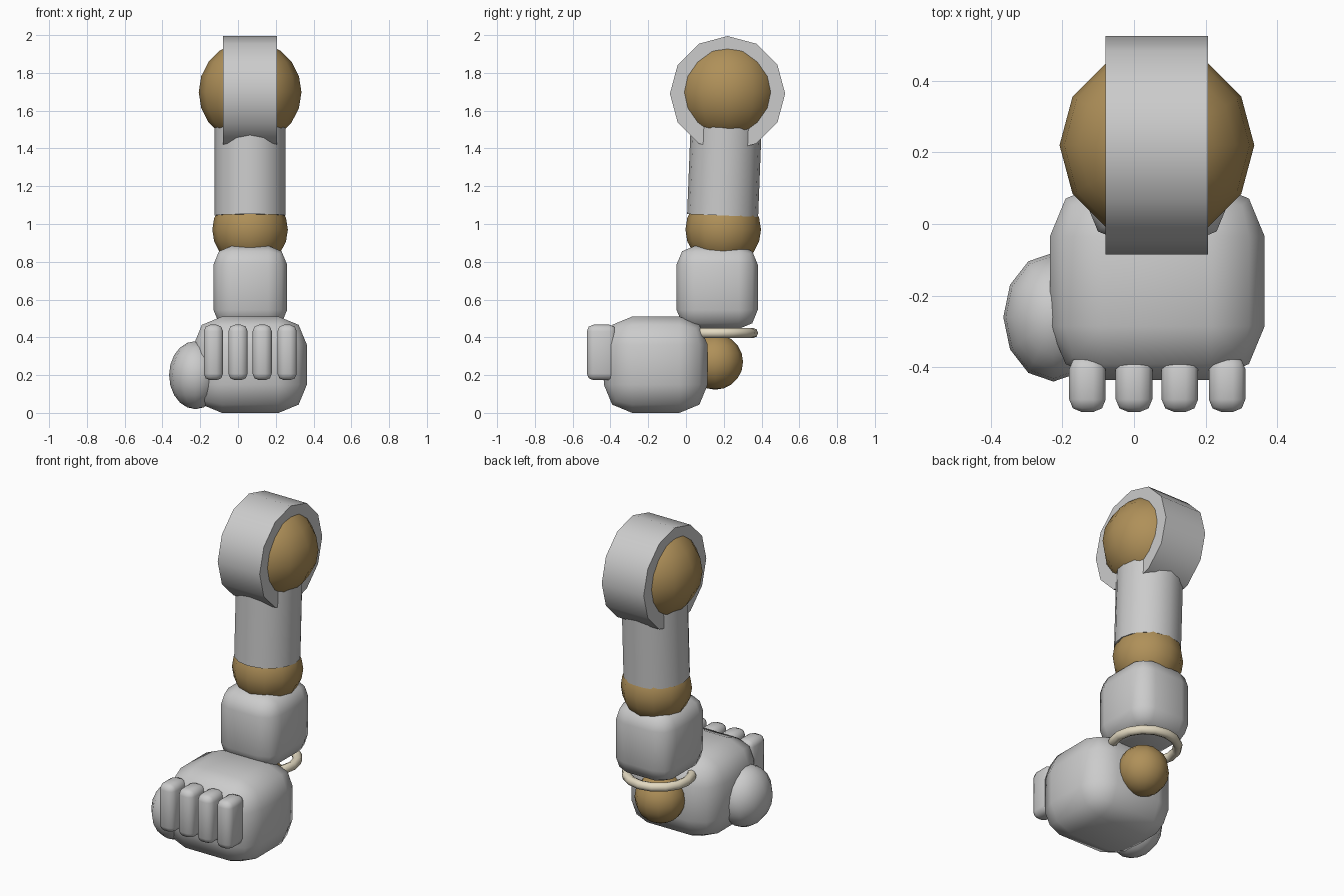
import bpy, bmesh, math
from mathutils import Matrix, Vector

if "Cube" in bpy.data.objects:
    bpy.data.objects.remove(bpy.data.objects["Cube"])


def material(name, rgb):
    m = bpy.data.materials.new(name)
    m.diffuse_color = (*rgb, 1)
    m.use_nodes = True
    m.node_tree.nodes["Principled BSDF"].inputs["Base Color"].default_value = m.diffuse_color
    return m


GREY = material("light grey", (0.60, 0.60, 0.60))
BRONZE = material("bronze", (0.43, 0.28, 0.10))
CREAM = material("cream", (0.76, 0.69, 0.53))


def finish(name, bm, mat, sharp=50):
    """Turn a bmesh into an object, smooth except at sharp edges."""
    bmesh.ops.recalc_face_normals(bm, faces=bm.faces[:])
    for f in bm.faces:
        f.smooth = True
    for e in bm.edges:
        e.smooth = e.calc_face_angle(0) < math.radians(sharp)
    mesh = bpy.data.meshes.new(name)
    bm.to_mesh(mesh)
    bm.free()
    mesh.materials.append(mat)
    ob = bpy.data.objects.new(name, mesh)
    bpy.context.collection.objects.link(ob)
    return ob


def ball(name, centre, radii, mat, segments=12, rings=10):
    bm = bmesh.new()
    bmesh.ops.create_uvsphere(bm, u_segments=segments, v_segments=rings, radius=1)
    bmesh.ops.transform(bm, verts=bm.verts[:],
                        matrix=Matrix.Translation(centre) @ Matrix.Diagonal((*radii, 1)))
    return finish(name, bm, mat)


def rounded_box(name, low, high, bevel, mat, segments=2):
    low, high = Vector(low), Vector(high)
    bm = bmesh.new()
    bmesh.ops.create_cube(bm, size=1)
    bmesh.ops.transform(bm, verts=bm.verts[:],
                        matrix=Matrix.Translation((low + high) / 2)
                        @ Matrix.Diagonal((*(high - low), 1)))
    bmesh.ops.bevel(bm, geom=bm.edges[:], offset=bevel, segments=segments,
                    profile=0.5, affect='EDGES')
    return finish(name, bm, mat, 80)


def rod(name, start, end, radius, mat, segments, turn=0.0):
    start, end = Vector(start), Vector(end)
    axis = end - start
    bm = bmesh.new()
    bmesh.ops.create_cone(bm, cap_ends=True, segments=segments, radius1=radius,
                          radius2=radius, depth=axis.length)
    rot = axis.to_track_quat('Z', 'Y').to_matrix().to_4x4()
    bmesh.ops.transform(bm, verts=bm.verts[:],
                        matrix=Matrix.Translation((start + end) / 2) @ rot
                        @ Matrix.Rotation(turn, 4, 'Z'))
    return finish(name, bm, mat)


X = 0.064  # arm centre line

# Shoulder: ball joint inside a thick round band
ball("shoulder_ball", (X, 0.22, 1.703), (0.272,) * 3, BRONZE)
rod("shoulder_band", (X - 0.143, 0.22, 1.695), (X + 0.143, 0.22, 1.695), 0.305, GREY, 12)

# Upper arm and elbow
rod("upper_arm", (X, 0.194, 1.05), (X, 0.214, 1.56), 0.188, GREY, 16)
ball("elbow_ball", (X, 0.197, 0.975), (0.2,) * 3, BRONZE)

# Forearm
rounded_box("forearm", (-0.13, -0.05, 0.45), (0.26, 0.38, 0.89), 0.10, GREY)

# Wrist ball and ring
ball("wrist_ball", (X, 0.155, 0.275), (0.147,) * 3, BRONZE)
bpy.ops.mesh.primitive_torus_add(major_segments=16, minor_segments=8, major_radius=0.185,
                                 minor_radius=0.027, location=(X, 0.17, 0.428))
ring = bpy.context.object
ring.name = "wrist_ring"
ring.data.materials.append(CREAM)
bpy.ops.object.shade_smooth()

# Fist
rounded_box("palm", (-0.235, -0.435, 0.005), (0.365, 0.115, 0.515), 0.15, GREY)
for i, x in enumerate((-0.13, 0.0, 0.128, 0.26)):
    rounded_box(f"finger_{i + 1}", (x - 0.051, -0.525, 0.178), (x + 0.051, -0.37, 0.472),
                0.035, GREY)
ball("thumb", (-0.225, -0.26, 0.205), (0.14, 0.18, 0.18), GREY)

# Stand the lowest point on the ground
bpy.context.view_layer.update()
low = min((o.matrix_world @ v.co).z for o in bpy.data.objects for v in o.data.vertices)
for o in bpy.data.objects:
    o.location.z -= low
